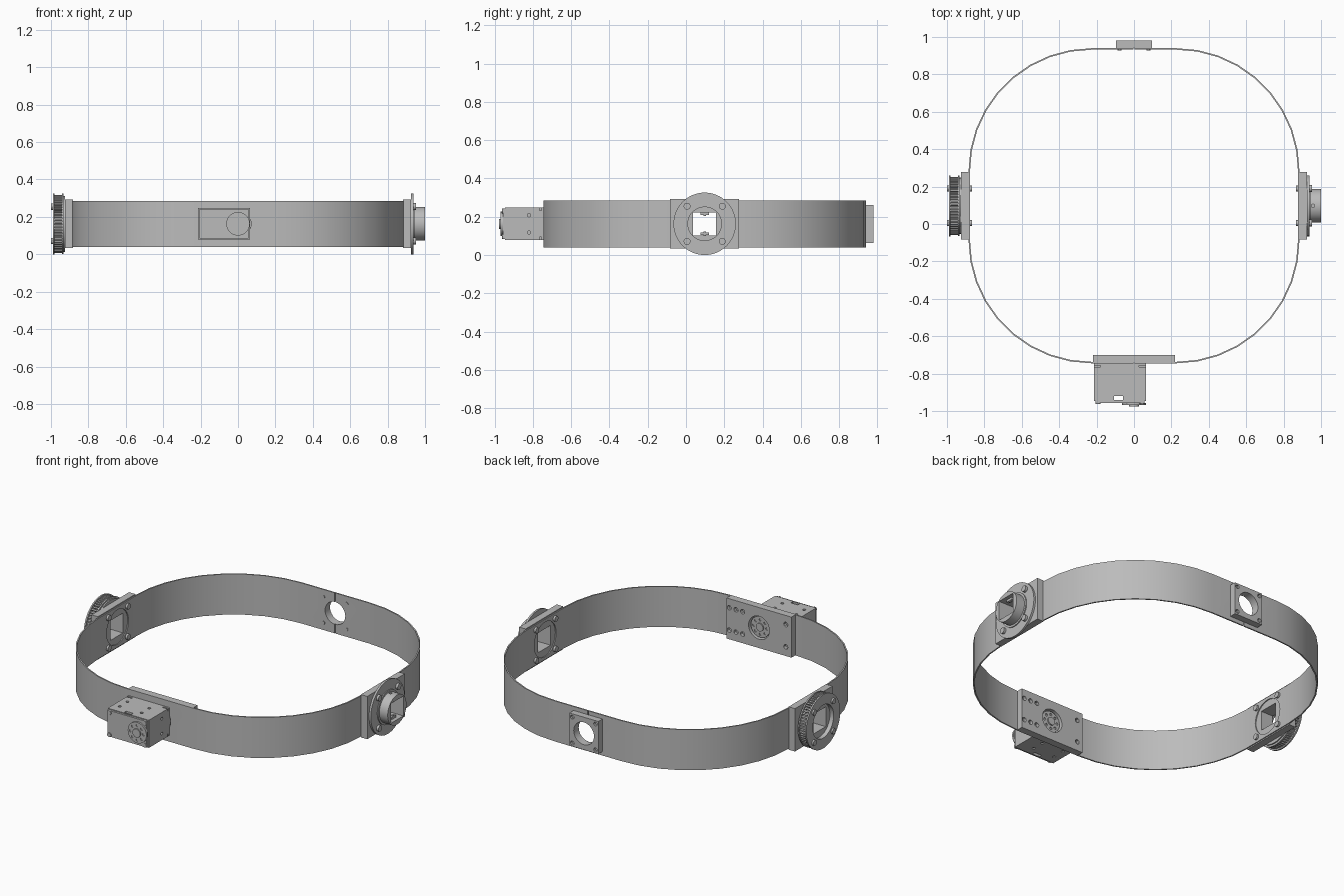
import bpy, bmesh
from math import sin, cos, pi

if "Cube" in bpy.data.objects:
    bpy.data.objects.remove(bpy.data.objects["Cube"], do_unlink=True)

grey = bpy.data.materials.new("plain_grey")
grey.use_nodes = True
colour = (0.5, 0.5, 0.5, 1)
grey.diffuse_color = colour
grey.node_tree.nodes["Principled BSDF"].inputs["Base Color"].default_value = colour

CY, CZ = 0.0975, 0.163        # centre of the ring in depth and height
parts = []


def prism(name, pts, axis, lo, hi):
    """Extrude a 2D outline along x, y or z."""
    place = {"x": lambda u, v, a: (a, u, v),
             "y": lambda u, v, a: (u, a, v),
             "z": lambda u, v, a: (u, v, a)}[axis]
    bm = bmesh.new()
    low = [bm.verts.new(place(u, v, lo)) for u, v in pts]
    top = [bm.verts.new(place(u, v, hi)) for u, v in pts]
    bm.faces.new(low)
    bm.faces.new(top)
    for i in range(len(pts)):
        j = (i + 1) % len(pts)
        bm.faces.new((low[i], low[j], top[j], top[i]))
    bmesh.ops.recalc_face_normals(bm, faces=bm.faces)
    mesh = bpy.data.meshes.new(name)
    bm.to_mesh(mesh)
    bm.free()
    mesh.materials.append(grey)
    ob = bpy.data.objects.new(name, mesh)
    bpy.context.collection.objects.link(ob)
    parts.append(ob)
    return ob


def disc(name, axis, u, v, r, lo, hi, n=32):
    return prism(name, [(u + r * cos(2 * pi * i / n), v + r * sin(2 * pi * i / n))
                        for i in range(n)], axis, lo, hi)


def block(name, axis, u, v, hu, hv, lo, hi):
    return prism(name, [(u - hu, v - hv), (u + hu, v - hv),
                        (u + hu, v + hv), (u - hu, v + hv)], axis, lo, hi)


def cut(ob, cutters):
    """Subtract the cutters, bake the result and remove them."""
    for c in cutters:
        m = ob.modifiers.new("cut", "BOOLEAN")
        m.operation, m.solver, m.object = "DIFFERENCE", "EXACT", c
    dg = bpy.context.evaluated_depsgraph_get()
    mesh = bpy.data.meshes.new_from_object(ob.evaluated_get(dg))
    ob.modifiers.clear()
    ob.data = mesh
    for c in cutters:
        parts.remove(c)
        bpy.data.objects.remove(c, do_unlink=True)


def corners(du, dv):
    return [(a * du, b * dv) for a in (-1, 1) for b in (-1, 1)]


# Band: two thin halves meeting at front and back seams
def half_outline(s, r):
    pts = [(s * 0.003, CY + 0.1825 + r)]
    for k in (1, -1):
        for i in range(10):
            a = pi / 2 - i * pi / 18 if k == 1 else -i * pi / 18
            pts.append((s * (0.225 + r * cos(a)), CY + k * 0.1825 + r * sin(a)))
    return pts + [(s * 0.003, CY - 0.1825 - r)]


for side, s in (("left", 1), ("right", -1)):
    band = prism(side + "_band", half_outline(s, 0.66) + half_outline(s, 0.652)[::-1],
                 "z", CZ - 0.123, CZ + 0.123)
    ends = sorted((s * 0.8, s * 0.95))
    cut(band, [disc("c", "x", CY, CZ, 0.105, *ends),
               disc("c", "y", 0, CZ, 0.068, 0.85, 1),
               disc("c", "y", 0, CZ, 0.07, -0.8, -0.65)])

    # Side mounting plate with square opening and screws
    plate = block(side + "_mount_plate", "x", CY, CZ, 0.18, 0.13,
                  *sorted((s * 0.883, s * 0.926)))
    cut(plate, [block("c", "x", CY, CZ, 0.06, 0.06, *ends)])
    for du, dv in corners(0.092, 0.092):
        disc(side + "_inner_screw", "x", CY + du, CZ + dv, 0.017,
             *sorted((s * 0.865, s * 0.885)), 16)

# Left hub: flange disc, collar and tube with a square bore
flange = disc("left_flange", "x", CY, CZ, 0.163, 0.926, 0.938, 64)
collar = disc("left_collar", "x", CY, CZ, 0.102, 0.937, 0.944, 48)
hub = disc("left_hub", "x", CY, CZ, 0.09, 0.943, 1.0, 48)
for ob in (flange, collar, hub):
    cut(ob, [block("c", "x", CY, CZ, 0.06, 0.06, 0.9, 1.1)])
cut(hub, [disc("c", "z", 0.957, CY, 0.009, CZ + 0.075, CZ + 0.1, 12)])
for du, dv in corners(0.092, 0.092):
    disc("left_flange_screw", "x", CY + du, CZ + dv, 0.018, 0.937, 0.952, 16)
for k in (-1, 1):
    disc("hub_set_screw", "z", 0.97, CY, 0.007, *sorted((CZ + k * 0.04, CZ + k * 0.085)), 12)
    block("hub_nut", "x", CY, CZ + k * 0.052, 0.022, 0.007, 0.962, 0.978)

# Right toothed wheel between two rims
TEETH = 60
teeth = []
for i in range(TEETH):
    for f, r in ((0, 0.145), (0.3, 0.145), (0.4, 0.155), (0.9, 0.155)):
        a = 2 * pi * (i + f) / TEETH
        teeth.append((CY + r * cos(a), CZ + r * sin(a)))
wheel = prism("toothed_wheel", teeth, "x", -0.982, -0.94)
inner_rim = disc("wheel_inner_rim", "x", CY, CZ, 0.161, -0.941, -0.933, 64)
spacer = disc("wheel_spacer", "x", CY, CZ, 0.15, -0.934, -0.925, 48)
outer_rim = disc("wheel_outer_rim", "x", CY, CZ, 0.163, -0.99, -0.981, 64)
for ob in (wheel, inner_rim, spacer):
    cut(ob, [block("c", "x", CY, CZ, 0.06, 0.06, -1.1, -0.9)])
for ob in (wheel, outer_rim):
    cut(ob, [disc("c", "x", CY, CZ, 0.1, -1.1, -0.965, 48)])
for du, dv in corners(0.092, 0.092):
    disc("wheel_screw", "x", CY + du, CZ + dv, 0.017, -1.0, -0.985, 16)

# Back plate with round opening
back = block("back_plate", "y", 0, CZ, 0.097, 0.099, 0.94, 0.98)
cut(back, [disc("c", "y", 0, CZ, 0.068, 0.9, 1.1)]
    + [disc("c", "y", a, CZ + b, 0.012, 0.965, 1.1, 12) for a, b in corners(0.078, 0.078)])
for a, b in corners(0.078, 0.078):
    disc("back_plate_screw", "y", a, CZ + b, 0.01, 0.928, 0.945, 12)

# Front inner plate with screw holes
front = block("front_inner_plate", "y", 0, CZ, 0.218, 0.123, -0.744, -0.7)
cut(front, [disc("c", "y", 0, CZ, 0.07, -0.8, -0.6)]
    + [disc("c", "y", x, CZ + k * 0.068, 0.014, -0.72, -0.6, 12)
       for x in (-0.18, 0.11, 0.155, 0.2) for k in (-1, 1)])

# Motor body with cable slot, side holes and recessed back corners
MX = -0.075
body = block("motor_body", "y", MX, CZ, 0.138, 0.084, -0.945, -0.744)
cut(body, [block("c", "z", -0.083, -0.93, 0.024, 0.01, 0, 0.4)]
    + [disc("c", "z", x, y, 0.009, z, z + 0.02, 12) for x in (-0.172, -0.025)
       for y in (-0.815, -0.888) for z in (CZ - 0.096, CZ + 0.076)]
    + [disc("c", "x", -0.82, CZ + k * 0.045, 0.009, x, x + 0.02, 12)
       for k in (-1, 1) for x in (MX - 0.148, MX + 0.128)]
    + [block("c", "y", MX + a, CZ + b, 0.022, 0.012, -0.765, -0.756)
       for a, b in corners(0.125, 0.082)])
lid = block("motor_front_lid", "y", MX, CZ, 0.132, 0.079, -0.957, -0.944)
cut(lid, [block("c", "z", -0.083, -0.94, 0.024, 0.006, 0, 0.4)])
for a, b in corners(0.118, 0.067):
    disc("motor_screw", "y", MX + a, CZ + b, 0.013, -0.962, -0.956, 12)

# Output discs on both faces of the motor
for name, lo, hi, hole in (("front_output_disc", -0.968, -0.956, -0.975),
                           ("rear_output_disc", -0.745, -0.712, -0.718)):
    horn = disc(name, "y", 0, CZ, 0.063, lo, hi)
    cut(horn, [disc("c", "y", 0.044 * cos(i * pi / 4), CZ + 0.044 * sin(i * pi / 4),
                    0.008, hole, hole + 0.012, 10) for i in range(8)])
disc("front_output_boss", "y", 0, CZ, 0.026, -0.976, -0.967, 20)
disc("rear_output_boss", "y", 0, CZ, 0.024, -0.713, -0.705, 20)

# Smooth the round surfaces, keep edges crisp
bpy.ops.object.select_all(action="DESELECT")
for ob in parts:
    ob.select_set(True)
bpy.context.view_layer.objects.active = parts[0]
bpy.ops.object.shade_smooth_by_angle(angle=pi / 6)
